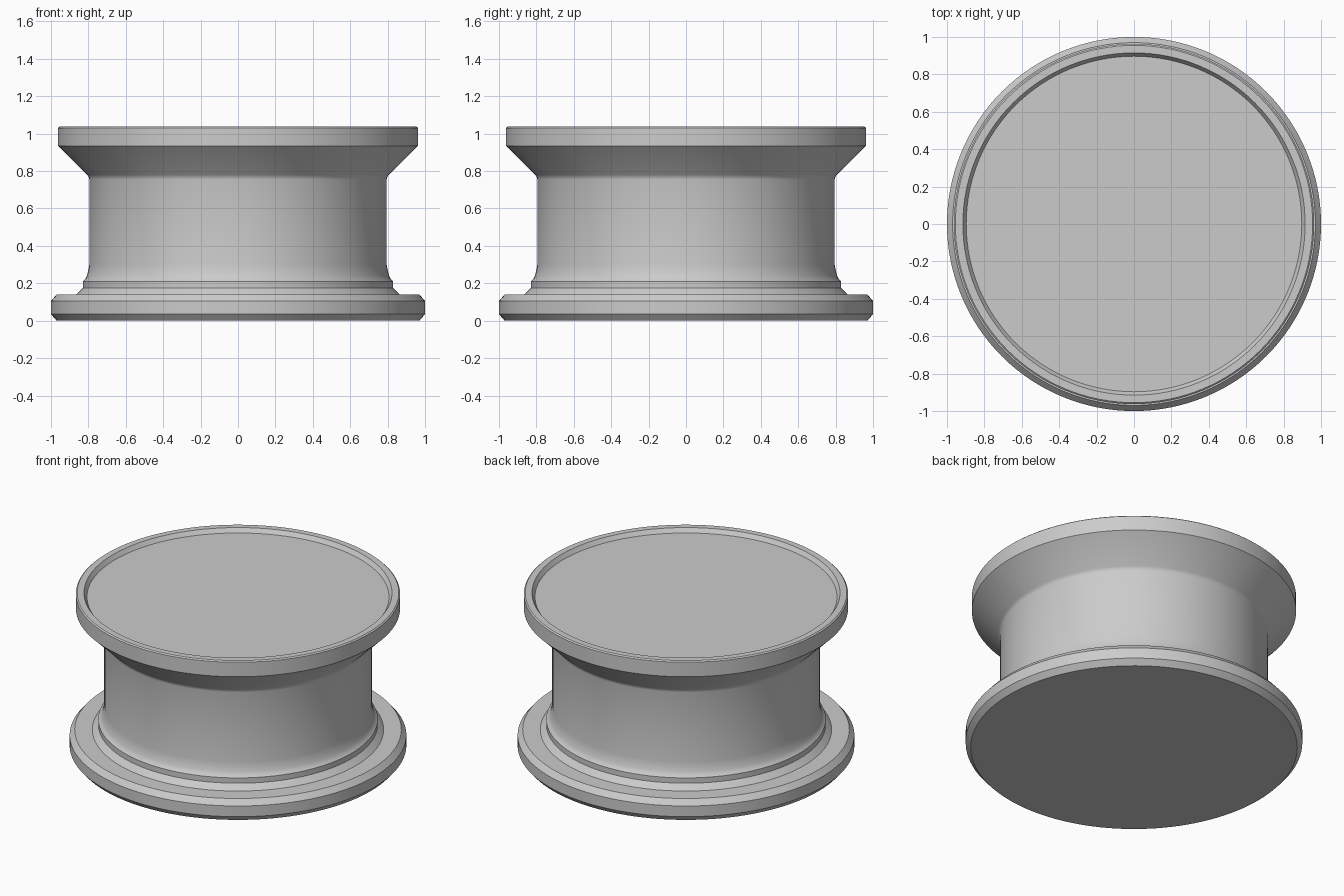
import bpy, bmesh, math

cube = bpy.data.objects.get("Cube")
if cube:
    bpy.data.objects.remove(cube, do_unlink=True)

SEGMENTS = 128

# Single matte grey
grey = bpy.data.materials.new("plain grey")
grey.use_nodes = True
colour = (0.6, 0.6, 0.6, 1)
grey.diffuse_color = colour
grey.node_tree.nodes["Principled BSDF"].inputs["Base Color"].default_value = colour

# Turned cross-section as (radius, height), from the underside up to the top recess
base = [(0.97, 0), (1, 0.035), (1, 0.105), (0.97, 0.14), (0.865, 0.14),
        (0.83, 0.175), (0.83, 0.21)]
foot_flare = [(0.817, 0.222), (0.808, 0.24), (0.8, 0.27), (0.795, 0.3)]
neck = [(0.795, 0.755), (0.798, 0.768), (0.806, 0.78)]
rim = [(0.963, 0.935), (0.963, 1.03), (0.955, 1.037), (0.915, 1.037), (0.897, 1.01)]


def lathe(name, profile):
    """Spin a profile round z and close both ends with flat caps."""
    bm = bmesh.new()
    rings = []
    for radius, height in profile:
        ring = []
        for i in range(SEGMENTS):
            a = math.tau * i / SEGMENTS
            ring.append(bm.verts.new((radius * math.cos(a), radius * math.sin(a), height)))
        rings.append(ring)
    for low, high in zip(rings, rings[1:]):
        for i in range(SEGMENTS):
            j = (i + 1) % SEGMENTS
            bm.faces.new((low[i], low[j], high[j], high[i]))
    bm.faces.new(reversed(rings[0]))
    bm.faces.new(rings[-1])
    mesh = bpy.data.meshes.new(name)
    bm.to_mesh(mesh)
    bm.free()
    mesh.materials.append(grey)
    obj = bpy.data.objects.new(name, mesh)
    bpy.context.collection.objects.link(obj)
    return obj


# Flanged spool body, smooth round the turn with crisp chamfers
spool = lathe("spool_body", base + foot_flare + neck + rim)
bpy.ops.object.select_all(action='DESELECT')
spool.select_set(True)
bpy.context.view_layer.objects.active = spool
bpy.ops.object.shade_smooth_by_angle(angle=math.radians(28))
